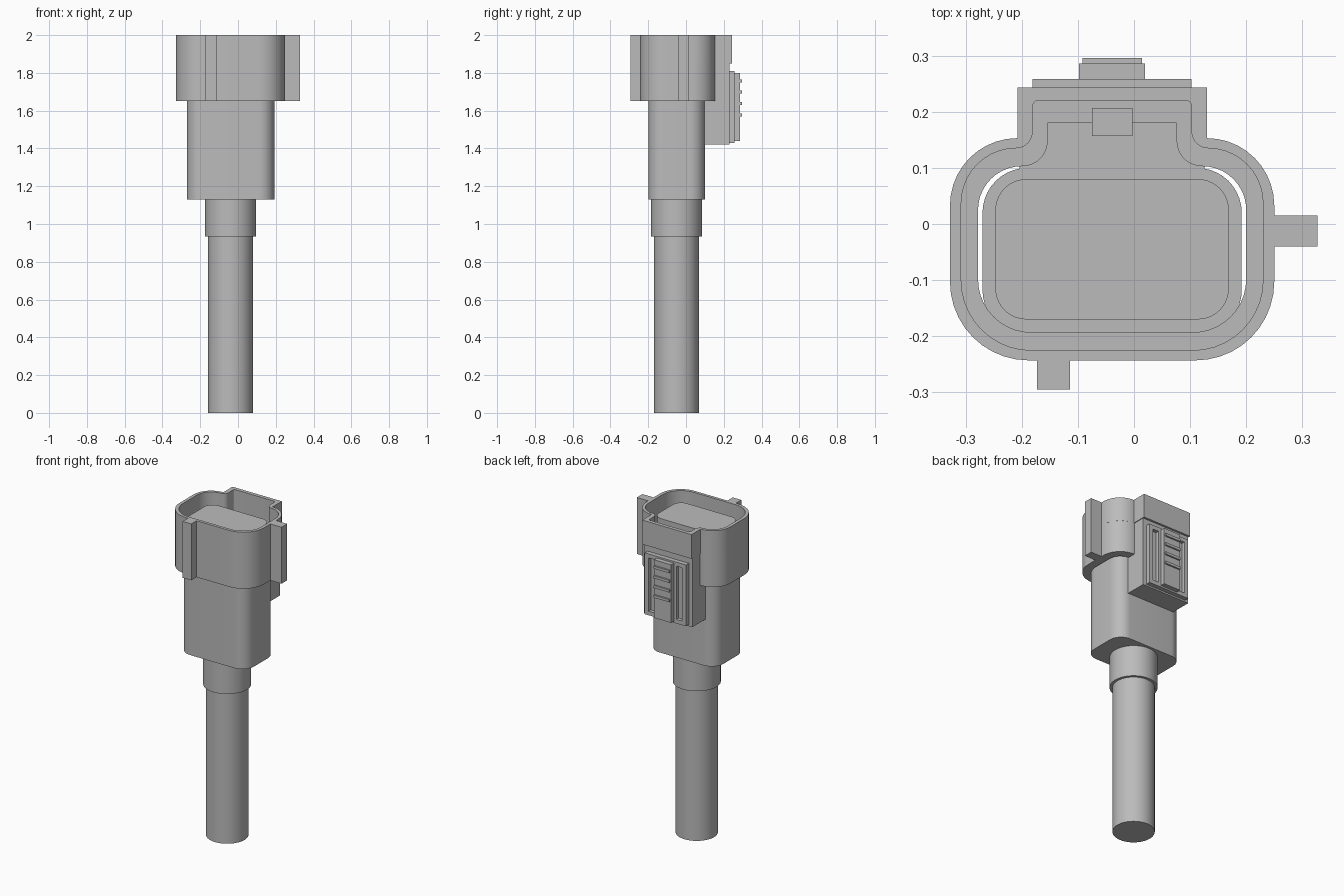
import bpy, math
from mathutils import Vector

cube = bpy.data.objects.get("Cube")
if cube:
    bpy.data.objects.remove(cube, do_unlink=True)

CX, CY = -0.039, -0.05
grey = bpy.data.materials.new("plain_grey")
grey.use_nodes = True
grey.diffuse_color = (0.5, 0.5, 0.5, 1)
grey.node_tree.nodes["Principled BSDF"].inputs["Base Color"].default_value = (0.5, 0.5, 0.5, 1)


def finish(obj, name):
    obj.name = name
    obj.data.materials.clear()
    obj.data.materials.append(grey)
    bpy.ops.object.shade_smooth_by_angle(angle=math.radians(30))


def rounded(corners, steps=10):
    """Fillet every (x, y, radius) right-angled corner of a closed outline."""
    pts = []
    for i, (x, y, r) in enumerate(corners):
        p = Vector((x, y))
        if r == 0:
            pts.append(p)
            continue
        a = (Vector(corners[i - 1][:2]) - p).normalized() * r
        b = (Vector(corners[(i + 1) % len(corners)][:2]) - p).normalized() * r
        for k in range(steps + 1):
            t = k / steps * math.pi / 2
            pts.append(p + a * (1 - math.sin(t)) + b * (1 - math.cos(t)))
    return pts


def prism(name, outlines, z0, z1):
    """Extrude one outline, or an outline with a hole, from z0 to z1."""
    curve = bpy.data.curves.new(name, "CURVE")
    curve.dimensions = "2D"
    curve.fill_mode = "BOTH"
    curve.extrude = (z1 - z0) / 2
    for pts in outlines:
        spline = curve.splines.new("POLY")
        spline.points.add(len(pts) - 1)
        for sp, p in zip(spline.points, pts):
            sp.co = (p.x, p.y, 0, 1)
        spline.use_cyclic_u = True
    obj = bpy.data.objects.new(name, curve)
    bpy.context.collection.objects.link(obj)
    obj.location.z = (z0 + z1) / 2
    bpy.ops.object.select_all(action="DESELECT")
    obj.select_set(True)
    bpy.context.view_layer.objects.active = obj
    bpy.ops.object.convert(target="MESH")
    obj = bpy.context.object
    bpy.ops.object.mode_set(mode="EDIT")
    bpy.ops.mesh.select_all(action="SELECT")
    bpy.ops.mesh.remove_doubles(threshold=0.0001)
    bpy.ops.mesh.normals_make_consistent(inside=False)
    bpy.ops.object.mode_set(mode="OBJECT")
    finish(obj, name)


def rect(hx, y0, y1, r):
    return rounded([(CX - hx, y0, r), (CX + hx, y0, r), (CX + hx, y1, r), (CX - hx, y1, r)])


def notched(hx, y0, yb, nx, yn, rf, rb, rc=0, rn=0):
    """Rounded rectangle with a rectangular bay at the back."""
    right = [(hx, y0, rf), (hx, yb, rb), (nx, yb, rc), (nx, yn, rn)]
    left = [(-x, y, r) for x, y, r in reversed(right)]
    return rounded([(CX + x, y, r) for x, y, r in right + left])


def box(name, x0, x1, y0, y1, z0, z1):
    bpy.ops.mesh.primitive_cube_add(size=1, location=((x0 + x1) / 2, (y0 + y1) / 2, (z0 + z1) / 2))
    obj = bpy.context.object
    obj.scale = (x1 - x0, y1 - y0, z1 - z0)
    finish(obj, name)


def cylinder(name, radius, z0, z1):
    bpy.ops.mesh.primitive_cylinder_add(vertices=64, radius=radius, depth=z1 - z0,
                                        location=(CX, CY, (z0 + z1) / 2))
    finish(bpy.context.object, name)


# Shaft and body
cylinder("shaft", 0.119, 0, 0.94)
cylinder("collar", 0.135, 0.935, 1.135)
prism("body", [rect(0.231, -0.198, 0.1, 0.08)], 1.13, 1.66)
prism("plug_core", [rect(0.208, -0.17, 0.08, 0.055)], 1.65, 1.95)

# Socket shell with its rear bay
cavity = notched(0.269, -0.225, 0.135, 0.1415, 0.22, 0.125, 0.098, 0.03, 0.01)
upper = notched(0.289, -0.243, 0.153, 0.169, 0.243, 0.14, 0.12)
lower = notched(0.289, -0.243, 0.153, 0.165, 0.23, 0.14, 0.122)
opening = notched(0.239, -0.193, 0.103, 0.115, 0.18, 0.095, 0.078, 0.045)
prism("shell_upper", [upper, cavity], 1.85, 2.0)
prism("shell_lower", [lower, cavity], 1.65, 1.85)
prism("shell_ledge", [cavity, opening], 1.65, 1.68)

# Guide ribs on the shell
box("side_rib", 0.24, 0.327, -0.04, 0.015, 1.65, 2.0)
box("front_rib", -0.173, -0.114, -0.295, -0.235, 1.65, 2.0)

# Rear latch housing
box("latch_housing", CX - 0.165, CX + 0.165, 0.09, 0.23, 1.42, 1.66)
box("latch_tooth", CX - 0.036, CX + 0.036, 0.157, 0.207, 1.65, 1.8)
box("latch_base", CX - 0.1415, CX + 0.1415, 0.222, 0.236, 1.43, 1.81)

# Raised frame around the two grooves
for side, sign in (("left", 1), ("right", -1)):
    a, b = sorted((CX + sign * 0.115, CX + sign * 0.1415))
    box(side + "_frame_bar", a, b, 0.23, 0.258, 1.43, 1.81)
    a, b = sorted((CX + sign * 0.055, CX + sign * 0.075))
    box(side + "_inner_bar", a, b, 0.23, 0.258, 1.45, 1.79)
for name, z in (("bottom", 1.43), ("top", 1.785)):
    box(name + "_frame_bar", CX - 0.1415, CX + 0.1415, 0.23, 0.258, z, z + 0.025)

# Thumb pad with grip ridges
box("thumb_pad", CX - 0.059, CX + 0.059, 0.23, 0.286, 1.44, 1.8)
for i in range(4):
    z = 1.57 + i * 0.06
    box("grip_ridge_%d" % (i + 1), CX - 0.053, CX + 0.053, 0.28, 0.296, z, z + 0.016)
